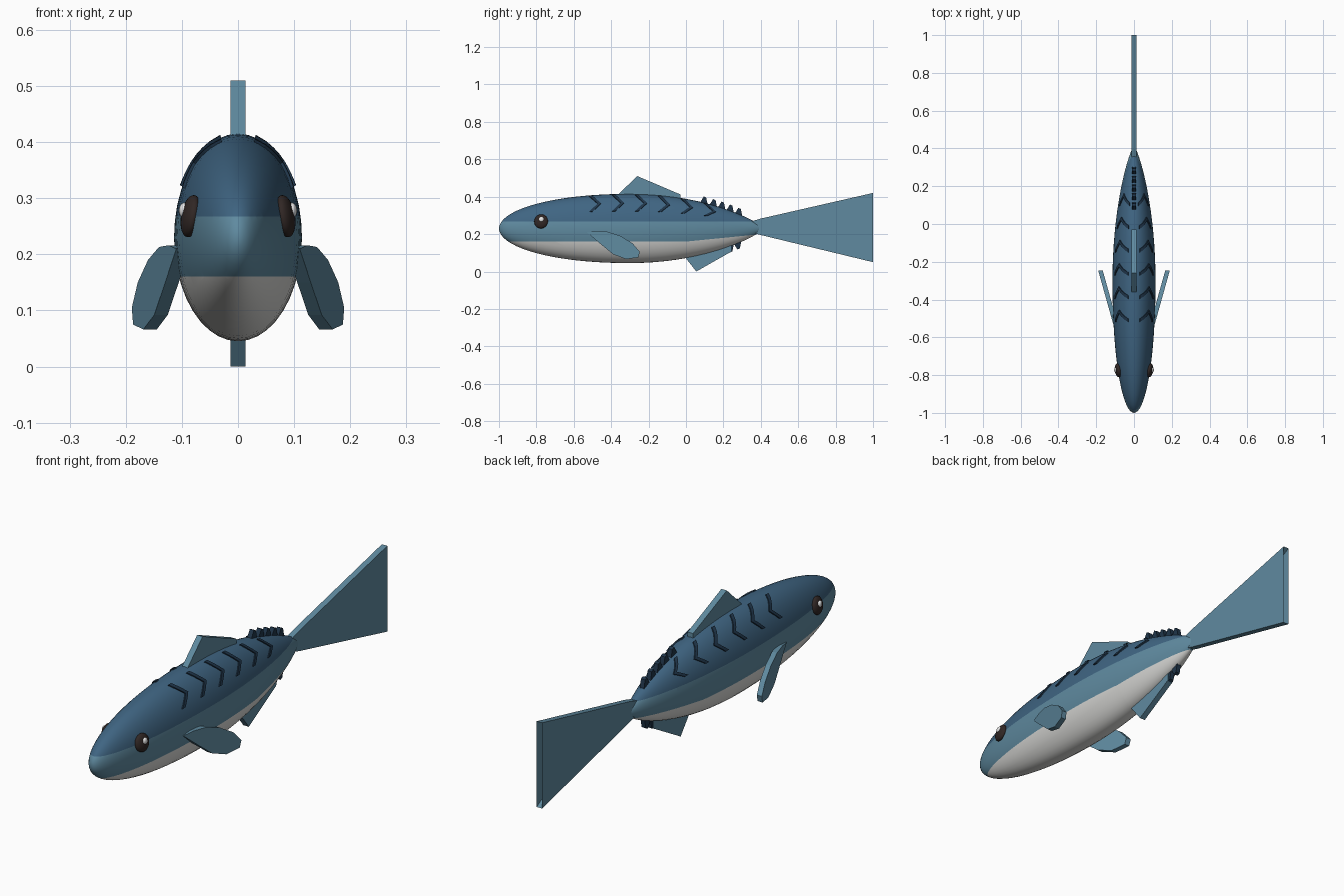
import bpy, bmesh, math
from mathutils import Vector

if "Cube" in bpy.data.objects:
    bpy.data.objects.remove(bpy.data.objects["Cube"])


def material(name, r, g, b):
    m = bpy.data.materials.new(name)
    m.diffuse_color = (r, g, b, 1)
    m.use_nodes = True
    m.node_tree.nodes["Principled BSDF"].inputs["Base Color"].default_value = m.diffuse_color
    return m


BACK = material("back blue", 0.05, 0.13, 0.225)
MID = material("side blue", 0.115, 0.255, 0.35)
BELLY = material("belly white", 0.70, 0.70, 0.68)
STRIPE = material("stripe navy", 0.014, 0.036, 0.068)
DARK = material("eye dark", 0.03, 0.02, 0.018)
WHITE = material("eye glint", 0.85, 0.85, 0.85)
ZC = 0.23


def finish(name, bm, mats, smooth=False):
    bmesh.ops.recalc_face_normals(bm, faces=bm.faces)
    me = bpy.data.meshes.new(name)
    bm.to_mesh(me)
    bm.free()
    for m in mats:
        me.materials.append(m)
    for p in me.polygons:
        p.use_smooth = smooth
    ob = bpy.data.objects.new(name, me)
    bpy.context.collection.objects.link(ob)
    return ob


def radii(y):
    """Half width and half height of the body at y."""
    if y < -0.3:
        u = min(1, (-0.3 - y) / 0.7)
        k = (1 - u ** 2.1) ** 0.5
    else:
        u = min(1, (y + 0.3) / 0.715)
        k = (1 - u * u) ** 0.8
    return 0.114 * k, 0.185 * k


def surface(y, a, off=0.0):
    """Point on the body; a is measured from the side upwards."""
    rx, rz = radii(y)
    n = Vector((math.cos(a) / rx, 0, math.sin(a) / rz)).normalized()
    return Vector((rx * math.cos(a), y, ZC + rz * math.sin(a))) + n * off


# Body: lofted ellipses, cut along the colour lines
bm = bmesh.new()
N, SEG = 36, 40
rings = []
for i in range(1, N):
    y = -0.2925 - 0.7075 * math.cos(math.pi * i / N)
    rings.append([bm.verts.new(surface(y, 2 * math.pi * j / SEG)) for j in range(SEG)])
for a, b in zip(rings, rings[1:]):
    for j in range(SEG):
        k = (j + 1) % SEG
        bm.faces.new((a[j], a[k], b[k], b[j]))
for ring, y in ((rings[0], -1), (rings[-1], 0.415)):
    tip = bm.verts.new((0, y, ZC))
    for j in range(SEG):
        bm.faces.new((ring[j], ring[(j + 1) % SEG], tip))


def cut(co, no, test):
    faces = [f for f in bm.faces if test(f.calc_center_median().y)]
    geom = set(faces)
    for f in faces:
        geom.update(f.edges)
        geom.update(f.verts)
    bmesh.ops.bisect_plane(bm, geom=list(geom), plane_co=co, plane_no=no, dist=1e-6)


cut((0, 0, 0), (0, 1, 0), lambda y: True)
cut((0, 0, 0.267), (0, 0, 1), lambda y: True)
cut((0, 0, 0.16), (0, 0, 1), lambda y: y < 0)
cut((0, 0, 0.16), (0, -0.1, 1), lambda y: y > 0)
for f in bm.faces:
    c = f.calc_center_median()
    f.material_index = 0 if c.z > 0.267 else 2 if c.z < 0.16 + 0.1 * max(c.y, 0) else 1
finish("body", bm, [BACK, MID, BELLY], True)


def plate(name, pts, half, mat, x_of=lambda y: 0.0):
    """Flat fin from a (y, z) outline, thickened along x."""
    bm = bmesh.new()
    sides = [[bm.verts.new((x_of(y) + s * half, y, z)) for y, z in pts] for s in (-1, 1)]
    for s in sides:
        f = bm.faces.new(s)
        bmesh.ops.triangulate(bm, faces=[f])
    n = len(pts)
    for i in range(n):
        k = (i + 1) % n
        bm.faces.new((sides[0][i], sides[0][k], sides[1][k], sides[1][i]))
    return finish(name, bm, [mat])


# Fins on the centre line
plate("tail_fin", [(0.33, 0.215), (0.33, 0.262), (0.40, 0.283), (1.0, 0.42),
                   (0.67, 0.235), (1.0, 0.05), (0.40, 0.195)], 0.013, MID)
plate("dorsal_fin", [(-0.38, 0.38), (-0.36, 0.415), (-0.26, 0.51), (-0.03, 0.412),
                     (-0.03, 0.36)], 0.013, MID)
plate("anal_fin", [(-0.01, 0.10), (0.0, 0.07), (0.055, 0.0), (0.24, 0.105),
                   (0.24, 0.17)], 0.013, MID)

# Finlets in front of the tail, above and below
for side, ys in ((1, (0.10, 0.15, 0.195, 0.24, 0.285)), (-1, (0.24, 0.28))):
    for i, y in enumerate(ys):
        h = radii(y)[1]
        pts = [(y - 0.035, h - 0.015), (y - 0.005, h + 0.034),
               (y + 0.008, h + 0.028), (y + 0.018, h - 0.02)]
        plate(f"finlet_{'upper' if side > 0 else 'lower'}_{i + 1}",
              [(py, ZC + side * pz) for py, pz in pts], 0.010, STRIPE)

# Pectoral fins
PEC = [(-0.53, 0.21), (-0.48, 0.216), (-0.42, 0.213), (-0.35, 0.19), (-0.285, 0.15),
       (-0.247, 0.105), (-0.255, 0.075), (-0.32, 0.066), (-0.39, 0.092), (-0.46, 0.15)]
for name, s in (("right", 1), ("left", -1)):
    plate(f"pectoral_fin_{name}", PEC, 0.012, MID,
          lambda y, s=s: s * (0.098 + 0.28 * (y + 0.53)))

# Chevron stripes that follow the body surface
for name, s in (("right", 1), ("left", -1)):
    for i in range(6):
        y0 = -0.51 + 0.123 * i
        bm = bmesh.new()
        prev = None
        for j in range(9):
            t = j / 8
            f = 0.965 - 0.47 * t
            y = y0 + 0.047 * (1 - abs(2 * t - 1))
            sec = []
            for dy, off in ((-0.009, -0.004), (0.009, -0.004), (0.009, 0.005), (-0.009, 0.005)):
                p = surface(y + dy, math.asin(f), off)
                sec.append(bm.verts.new((s * p.x, p.y, p.z)))
            if prev:
                for k in range(4):
                    m = (k + 1) % 4
                    bm.faces.new((prev[k], prev[m], sec[m], sec[k]))
            else:
                bm.faces.new(sec)
            prev = sec
        bm.faces.new(prev)
        finish(f"stripe_{name}_{i + 1}", bm, [STRIPE])


# Eyes with glints
def ball(name, loc, scale, mat, tilt=0.0, yaw=0.0):
    bm = bmesh.new()
    bmesh.ops.create_uvsphere(bm, u_segments=24, v_segments=14, radius=1)
    ob = finish(name, bm, [mat], True)
    ob.location, ob.scale = loc, scale
    ob.rotation_euler = (0, tilt, yaw)


for name, s in (("right", 1), ("left", -1)):
    ball(f"eye_{name}", (s * 0.084, -0.775, 0.268), (0.017, 0.037, 0.038), DARK,
         -s * 0.17, -s * 0.15)
    ball(f"eye_glint_{name}", (s * 0.096, -0.773, 0.278), (0.009, 0.014, 0.014), WHITE)
